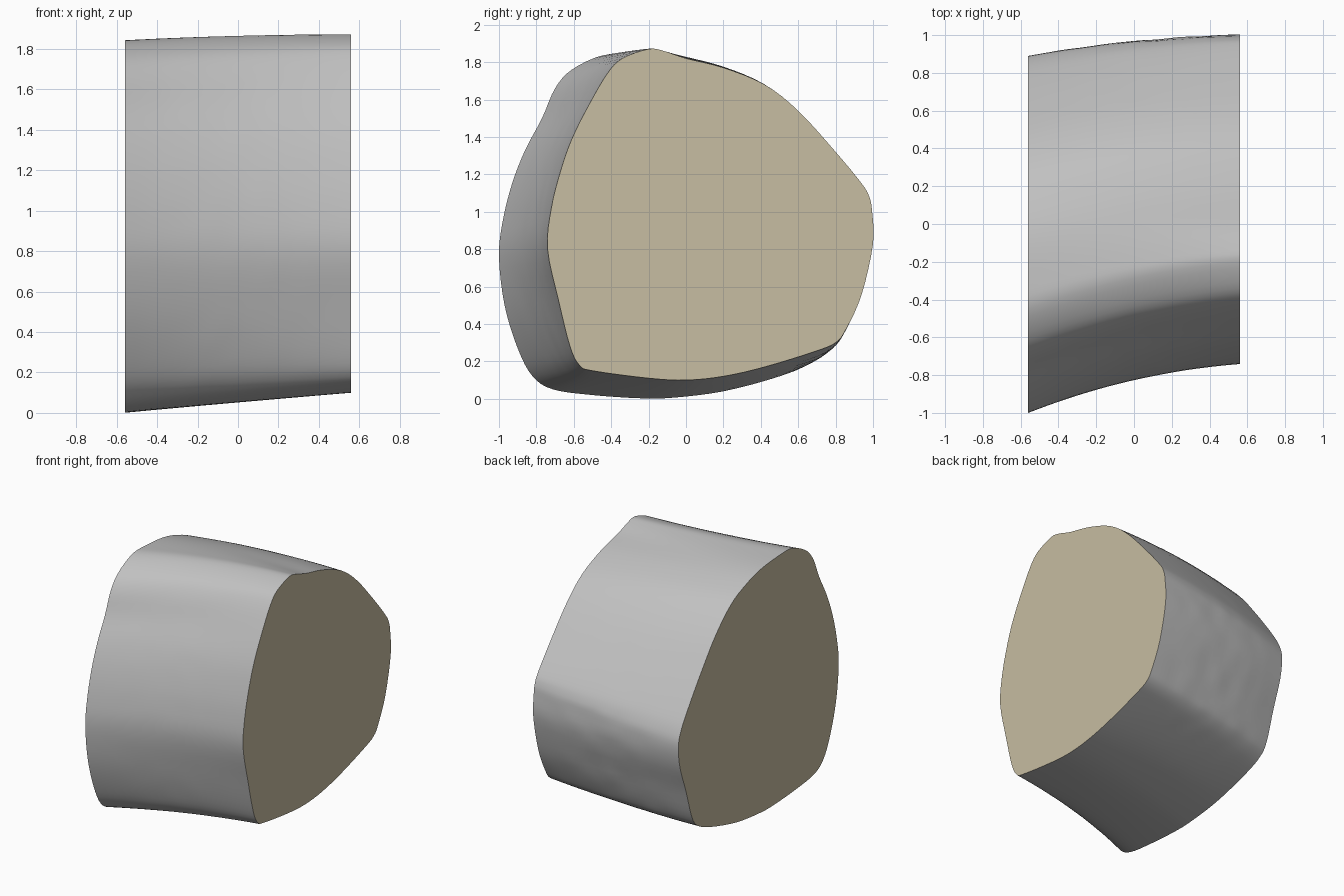
import bpy, bmesh, math
from mathutils import Vector, noise

cube = bpy.data.objects.get("Cube")
if cube:
    bpy.data.objects.remove(cube, do_unlink=True)

HALF = 0.56      # half width along x
STEPS = 4        # smooth points per outline span
SLICES = 24      # divisions along x

# Matching (y, z) outlines of the two cut ends
RIGHT_END = [(-1, .76), (-.98, .95), (-.93, 1.15), (-.86, 1.33), (-.77, 1.5), (-.70, 1.66),
             (-.61, 1.76), (-.45, 1.835), (-.3, 1.84), (-.08, 1.82), (.1, 1.77), (.27, 1.69),
             (.45, 1.53), (.62, 1.32), (.78, 1.1), (.86, .97), (.89, .86), (.87, .7),
             (.8, .5), (.73, .28), (.66, .19), (.5, .12), (.2, .04), (-.08, .005),
             (-.25, .003), (-.5, .02), (-.71, .05), (-.82, .12), (-.9, .27), (-.97, .5)]
LEFT_END = [(-.74, .8), (-.72, 1.02), (-.67, 1.22), (-.61, 1.39), (-.52, 1.57), (-.42, 1.74),
            (-.34, 1.82), (-.2, 1.87), (-.12, 1.86), (0, 1.82), (.2, 1.77), (.42, 1.68),
            (.6, 1.54), (.8, 1.32), (.94, 1.15), (.98, 1.08), (.995, 1.0), (1.0, .83),
            (.94, .56), (.86, .38), (.8, .3), (.68, .25), (.42, .17), (.2, .12),
            (0, .10), (-.2, .11), (-.5, .15), (-.57, .18), (-.62, .28), (-.68, .52)]


def smooth_loop(points):
    """Closed Catmull-Rom curve through the points."""
    pts = [Vector(p) for p in points]
    n, out = len(pts), []
    for i in range(n):
        a, b, c, d = (pts[(i + k) % n] for k in (-1, 0, 1, 2))
        for s in range(STEPS):
            t = s / STEPS
            out.append(0.5 * (2 * b + (c - a) * t + (2 * a - 5 * b + 4 * c - d) * t * t
                              + (3 * b - a - 3 * c + d) * t ** 3))
    return out


def make_material(name, rgb):
    mat = bpy.data.materials.new(name)
    mat.use_nodes = True
    mat.diffuse_color = (*rgb, 1)
    mat.node_tree.nodes["Principled BSDF"].inputs["Base Color"].default_value = (*rgb, 1)
    return mat


# Bowed skin lofted between the two outlines
bm = bmesh.new()
start, end = smooth_loop(RIGHT_END), smooth_loop(LEFT_END)
rings = []
for i in range(SLICES + 1):
    t = i / SLICES
    bow = 4 * t * (1 - t)
    ring = []
    for p, q in zip(start, end):
        y, z = p.lerp(q, t)
        y += bow * (0.034 - 0.011 * y)
        z += 0.008 * bow * z / 1.85
        # faint lumps, strongest on the lower back
        rough = 0.005 if y > 0.6 and z < 1.0 else 0.0015
        y += bow * rough * noise.noise(Vector((t * 9, y * 8, z * 8)))
        ring.append(bm.verts.new((HALF * (2 * t - 1), y, z)))
    rings.append(ring)
n = len(start)
for a, b in zip(rings, rings[1:]):
    for j in range(n):
        k = (j + 1) % n
        bm.faces.new((a[j], a[k], b[k], b[j]))

# Flat cut ends
for ring in (rings[0], rings[-1]):
    bm.faces.new(ring).material_index = 1
bmesh.ops.recalc_face_normals(bm, faces=bm.faces)

mesh = bpy.data.meshes.new("curved_block")
bm.to_mesh(mesh)
bm.free()
mesh.materials.append(make_material("grey skin", (0.53, 0.53, 0.53)))
mesh.materials.append(make_material("beige cut face", (0.57, 0.51, 0.36)))
block = bpy.data.objects.new("curved_block", mesh)
bpy.context.collection.objects.link(block)

bpy.context.view_layer.objects.active = block
block.select_set(True)
bpy.ops.object.shade_smooth_by_angle(angle=math.radians(45))
